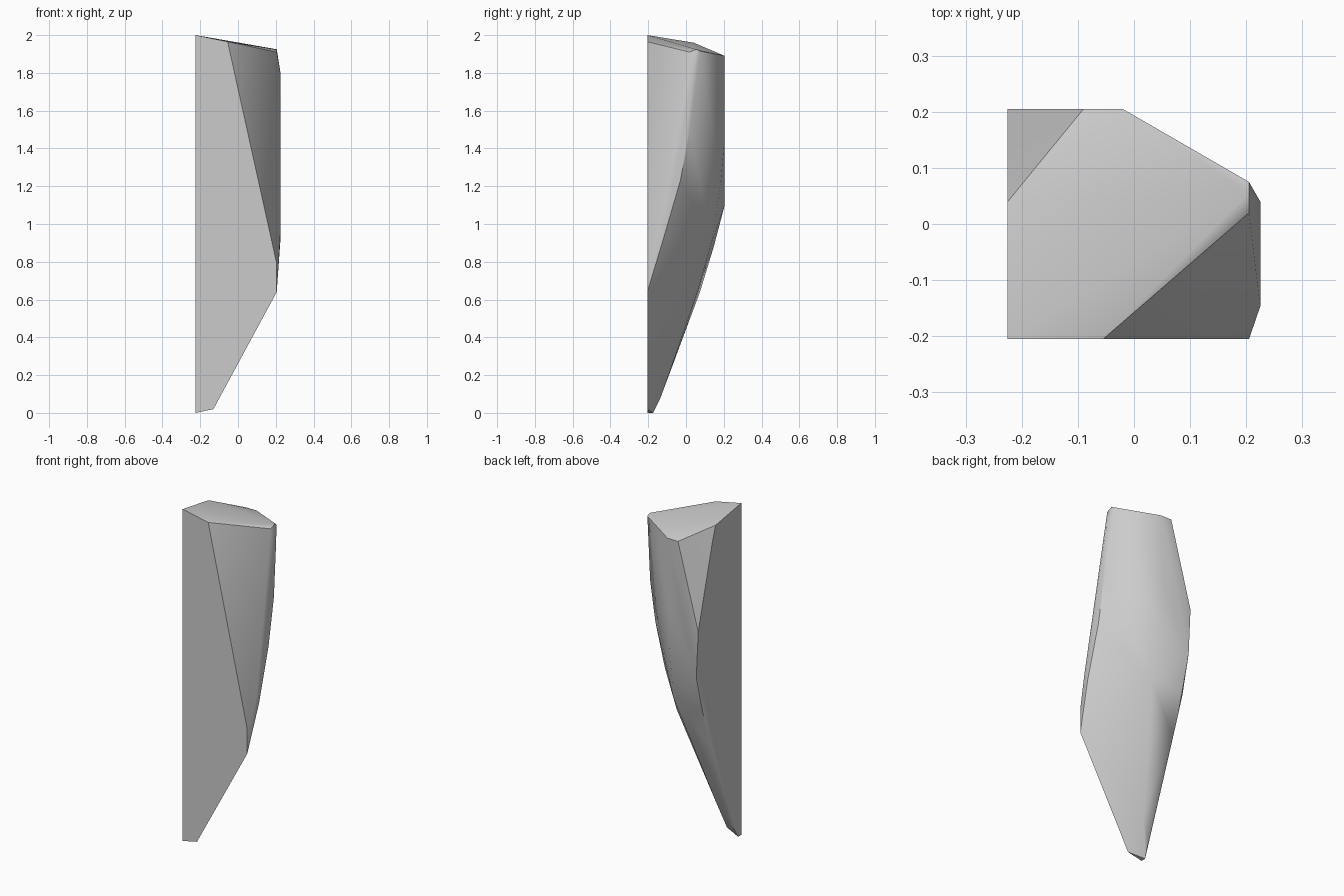
import bpy
import bmesh
import math

# Remove only the default object
default_cube = bpy.data.objects.get("Cube")
if default_cube:
    bpy.data.objects.remove(default_cube, do_unlink=True)

# Flat limits of the broken stone
LEFT_WALL, RIGHT_WALL = -0.225, 0.225
FRONT_WALL, BACK_WALL = -0.205, 0.205
SHOULDER = 0.205
CHAMFER = -0.212


def make_material(name, colour):
    material = bpy.data.materials.new(name)
    material.use_nodes = True
    material.diffuse_color = colour
    shader = material.node_tree.nodes["Principled BSDF"]
    shader.inputs["Base Color"].default_value = colour
    shader.inputs["Roughness"].default_value = 0.8
    return material


def on_x(x, outline):
    """Place a y, z outline on a side wall."""
    return [(x, y, z) for y, z in outline]


def on_y(y, outline):
    """Place an x, z outline on the front or back wall."""
    return [(x, y, z) for x, z in outline]


def make_shard(name, points, material):
    """Wrap the wall outlines in one convex solid with clean flat faces."""
    mesh = bpy.data.meshes.new(name)
    shape = bmesh.new()
    for point in points:
        shape.verts.new(point)
    result = bmesh.ops.convex_hull(shape, input=shape.verts[:])
    unused = set(result["geom_interior"]) | set(result["geom_unused"])
    loose = [item for item in unused if isinstance(item, bmesh.types.BMVert)]
    bmesh.ops.delete(shape, geom=loose, context="VERTS")
    bmesh.ops.dissolve_limit(shape, angle_limit=math.radians(1),
                             verts=shape.verts[:], edges=shape.edges[:])
    bmesh.ops.recalc_face_normals(shape, faces=shape.faces[:])
    shape.to_mesh(mesh)
    shape.free()
    mesh.materials.append(material)
    shard = bpy.data.objects.new(name, mesh)
    bpy.context.collection.objects.link(shard)
    return shard


# Broad front wall, cut diagonally at its upper right
front_outline = on_y(FRONT_WALL, [
    (LEFT_WALL, 2), (-0.055, 1.965), (SHOULDER, 0.79),
    (SHOULDER, 0.64), (-0.13, 0.02), (LEFT_WALL, 0)])

# Side wall with the chipped upper back corner
left_outline = on_x(LEFT_WALL, [
    (-0.175, 0), (0.138, 0.88), (BACK_WALL, 1.38),
    (0.07, 1.87), (0.04, 1.96)])

# Thin chamfer between the side wall and the curved underside
chamfer_edge = on_x(CHAMFER, [
    (-0.135, 0.08), (0.074, 0.64), (0.147, 0.88), (BACK_WALL, 1.1)])

# Rounded middle of the curved underside
belly = [(-0.02, 0.185, 1.23), (-0.01, 0.135, 0.9),
         (-0.07, 0.06, 0.64), (-0.145, -0.092, 0.2)]

# Narrow bulging ridge on the right
right_ridge = on_x(RIGHT_WALL, [
    (-0.147, 0.97), (-0.12, 0.92), (-0.03, 1.23),
    (0.02, 1.5), (0.04, 1.8)])

# Small back wall tapering to a point
back_outline = on_y(BACK_WALL, [
    (-0.09, 1.89), (-0.02, 1.89), (-0.04, 1.45)])

# Sloping top corner above the ridge
top_corner = on_x(SHOULDER, [(0.02, 1.91), (0.055, 1.925), (0.075, 1.915)])

stone = make_material("stone grey", (0.6, 0.6, 0.6, 1))
outline = (front_outline + left_outline + chamfer_edge + belly
           + right_ridge + back_outline + top_corner)
stone_shard = make_shard("stone_shard", outline, stone)

# Soften the curved underside, keep the fracture edges crisp
bpy.ops.object.select_all(action="DESELECT")
stone_shard.select_set(True)
bpy.context.view_layer.objects.active = stone_shard
bpy.ops.object.shade_smooth_by_angle(angle=math.radians(38))
